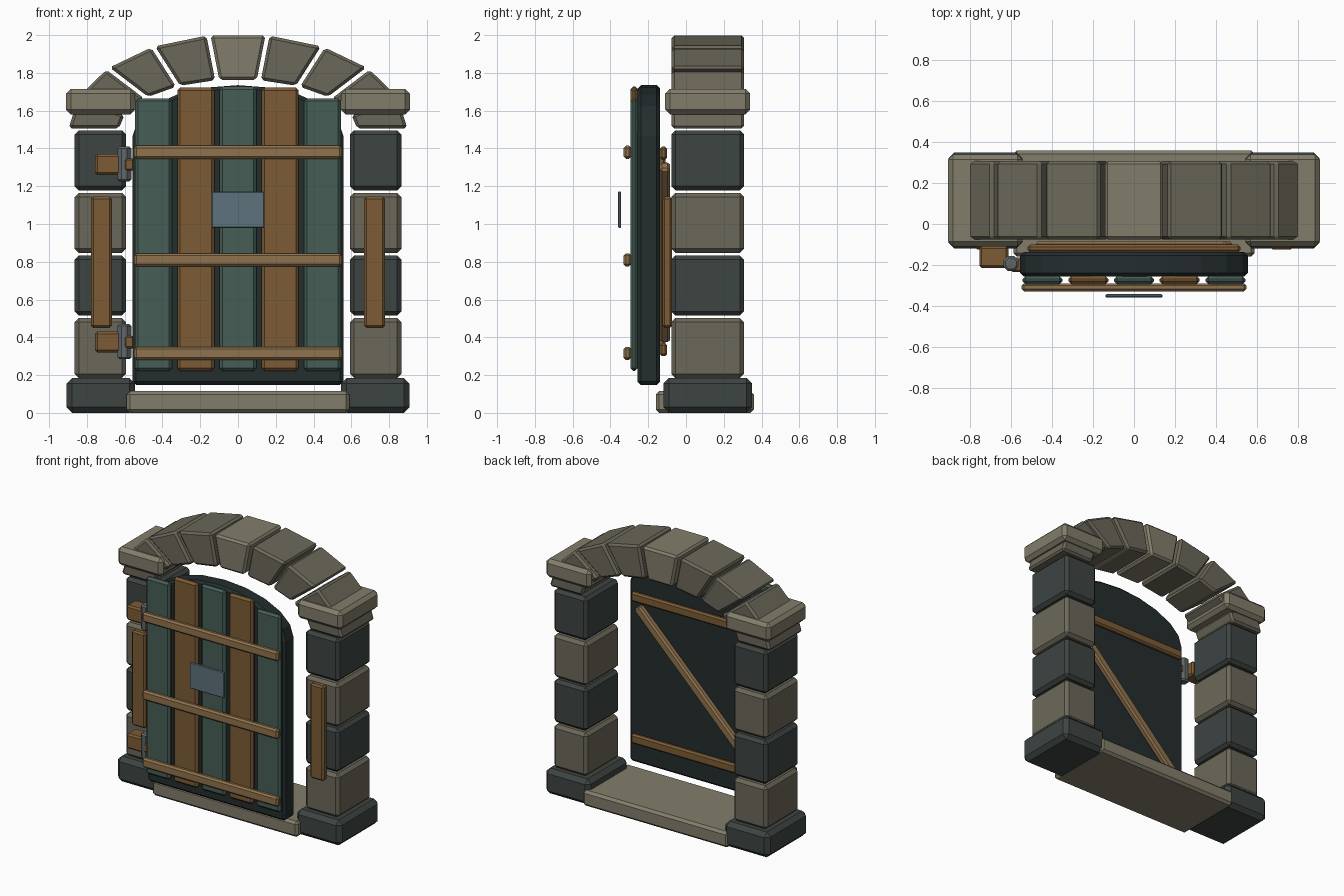
import bpy, bmesh
from math import sin, cos, pi, radians, hypot

if "Cube" in bpy.data.objects:
    bpy.data.objects.remove(bpy.data.objects["Cube"])


def mat(name, r, g, b):
    m = bpy.data.materials.new(name)
    m.diffuse_color = (r, g, b, 1)
    m.use_nodes = True
    m.node_tree.nodes["Principled BSDF"].inputs["Base Color"].default_value = m.diffuse_color
    return m


LIGHT = mat("light_stone", .225, .205, .145)
MID = mat("mid_stone", .148, .138, .1)
DARK = mat("dark_stone", .047, .058, .055)
GREEN = mat("green_wood", .061, .114, .093)
BROWN = mat("brown_wood", .2, .105, .036)
TAN = mat("tan_wood", .28, .17, .075)
SLAB = mat("door_core", .018, .026, .027)
IRON = mat("iron", .12, .14, .145)
PLATE = mat("plate_metal", .11, .17, .2)


def prism(name, pts, y0, y1, m, bevel):
    """Extrude an (x, z) outline from y0 to y1 and chamfer its edges."""
    bm = bmesh.new()
    face = bm.faces.new([bm.verts.new((x, y0, z)) for x, z in pts])
    ext = bmesh.ops.extrude_face_region(bm, geom=[face])
    moved = [v for v in ext["geom"] if isinstance(v, bmesh.types.BMVert)]
    bmesh.ops.translate(bm, vec=(0, y1 - y0, 0), verts=moved)
    bmesh.ops.recalc_face_normals(bm, faces=bm.faces)
    me = bpy.data.meshes.new(name)
    bm.to_mesh(me)
    bm.free()
    me.materials.append(m)
    ob = bpy.data.objects.new(name, me)
    bpy.context.collection.objects.link(ob)
    mod = ob.modifiers.new("chamfer", 'BEVEL')
    mod.width, mod.segments = bevel, 1
    mod.limit_method, mod.angle_limit = 'ANGLE', radians(40)
    return ob


def box(name, x0, x1, y0, y1, z0, z1, m, bevel=.012):
    return prism(name, [(x0, z0), (x1, z0), (x1, z1), (x0, z1)], y0, y1, m, bevel)


# Threshold
box("threshold", -.59, .59, -.16, .36, 0, .115, LIGHT, .018)

# Pillars: plinth, four alternating blocks, capital, wooden panel
for s, side in ((-1, "left"), (1, "right")):
    def pair(a, b):
        return sorted((s * a, s * b))
    box(f"plinth_{side}", *pair(.545, .908), -.12, .35, 0, .185, DARK, .03)
    for i in range(4):
        z = .185 + i * .331
        box(f"pillar_block_{side}_{i}", *pair(.592, .865), -.078, .308,
            z, z + .317, (MID, DARK)[i % 2], .022)
    box(f"capital_{side}", *pair(.545, .91), -.11, .34, 1.58, 1.715, LIGHT, .025)
    box(f"pillar_panel_{side}", *pair(.668, .778), -.125, -.073, .45, 1.145, BROWN)

# Elliptical arch of nine wedge stones
GAP = .022
for i in range(9):
    a0, a1 = radians(20 * i), radians(20 * i + 20)
    inner = [(.635 * cos(a), 1.495 + .272 * sin(a)) for a in (a0, a1)]
    outer = [(.9 * cos(a), 1.495 + .512 * sin(a)) for a in (a0, a1)]

    # shrink each edge a little to leave the joints
    def trim(p, q):
        d = hypot(q[0] - p[0], q[1] - p[1])
        t = GAP / 2 / d
        return (tuple(p[k] + (q[k] - p[k]) * t for k in (0, 1)),
                tuple(q[k] + (p[k] - q[k]) * t for k in (0, 1)))
    i0, i1 = trim(*inner)
    o0, o1 = trim(*outer)
    prism("keystone" if i == 4 else f"arch_stone_{i}", [i0, o0, o1, i1],
          -.076, .308, LIGHT if i == 4 else MID, .015)

# Door core with a faceted arched top
top = [(.558 * cos(pi * k / 10), 1.465 + .27 * sin(pi * k / 10)) for k in range(11)]
prism("door_slab", [(-.558, .148), (.558, .148)] + top, -.257, -.137, SLAB, .018)

# Front planks
for i, zt in enumerate((1.665, 1.722, 1.728, 1.722, 1.665)):
    c = (i - 2) * .2235
    box(f"door_plank_{i}", c - .098, c + .098, -.295, -.255, .222, zt,
        (GREEN, BROWN)[i % 2], .015)

# Front cross straps and floating name plate
for i, z in enumerate((.28, .775, 1.345)):
    box(f"front_strap_{i}", -.55, .55, -.33, -.29, z, z + .07, TAN)
box("door_plate", -.14, .14, -.36, -.343, .98, 1.172, PLATE, .005)

# Back battens and diagonal brace
for i, z in enumerate((.3, 1.34)):
    box(f"back_batten_{i}", -.52, .52, -.138, -.1, z, z + .07, BROWN)
ax, az, bx, bz = -.465, .39, .465, 1.31
length = hypot(bx - ax, bz - az)
nx, nz = -(bz - az) / length * .032, (bx - ax) / length * .032
prism("back_brace", [(ax - nx, az - nz), (bx - nx, bz - nz),
                     (bx + nx, bz + nz), (ax + nx, az + nz)], -.138, -.085, TAN, .012)

# Hinges: wall block, iron barrel, door tab
for i, z in enumerate((.375, 1.315)):
    box(f"hinge_block_{i}", -.757, -.615, -.215, -.108, z - .055, z + .055, BROWN)
    box(f"hinge_tab_{i}", -.602, -.54, -.235, -.165, z - .033, z + .033, BROWN, .01)
    bpy.ops.mesh.primitive_cylinder_add(vertices=8, radius=.04, depth=.185,
                                        location=(-.602, -.193, z + .002),
                                        rotation=(0, 0, pi / 8))
    barrel = bpy.context.object
    barrel.name = f"hinge_barrel_{i}"
    barrel.data.materials.append(IRON)
    mod = barrel.modifiers.new("chamfer", 'BEVEL')
    mod.width, mod.segments = .01, 1
    mod.limit_method, mod.angle_limit = 'ANGLE', radians(60)
